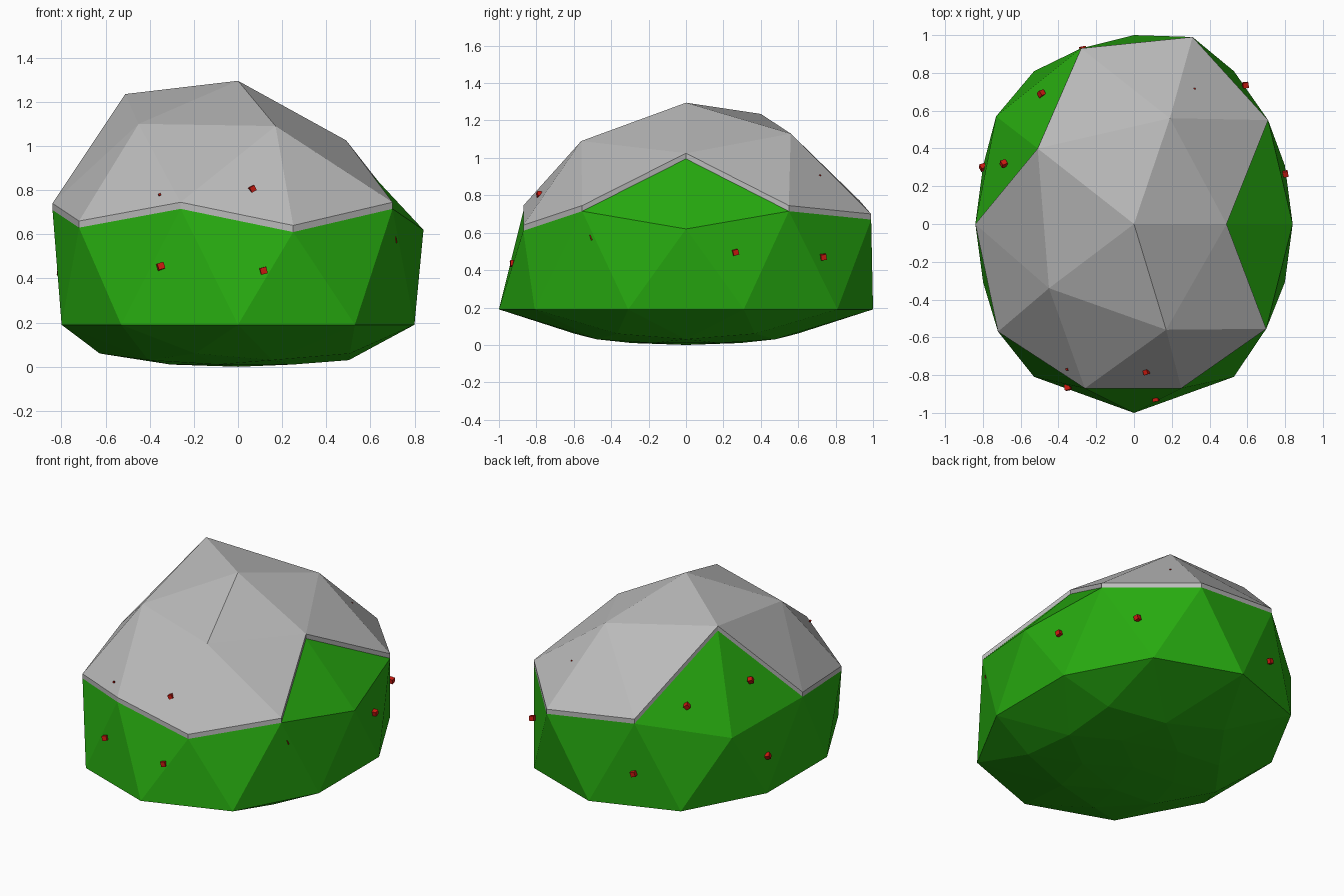
import bpy
import bmesh
import math
import random
from mathutils import Matrix, Vector

random.seed(4)
old = bpy.data.objects.get("Cube")
if old:
    bpy.data.objects.remove(old, do_unlink=True)


def material(name, rgb):
    mat = bpy.data.materials.new(name)
    mat.use_nodes = True
    color = (*rgb, 1)
    mat.diffuse_color = color
    mat.node_tree.nodes["Principled BSDF"].inputs["Base Color"].default_value = color
    return mat


def finish(bm, name, mat):
    mesh = bpy.data.meshes.new(name)
    bm.to_mesh(mesh)
    bm.free()
    mesh.materials.append(mat)
    obj = bpy.data.objects.new(name, mesh)
    bpy.context.collection.objects.link(obj)
    return obj


leaf_green = material("leaf green", (0.02, 0.4, 0.005))
snow_grey = material("snow grey", (0.5, 0.5, 0.5))
berry_red = material("berry red", (0.6, 0.01, 0.005))

# Irregular upper rings of the bush, each counterclockwise from +x
UPPER = {
    10: [(0, 0, 1.265)],
    9: [(.49, 0, .995), (.19, .56, 1.1), (-.51, .4, 1.205), (-.45, -.34, 1.07), (.17, -.56, 1.06)],
    5: [(.71, .55, .715), (-.28, .93, .74), (-.84, 0, .71), (-.26, -.87, .715), (.7, -.555, .715)],
    4: [(.84, 0, .62), (.31, .99, .67), (-.73, .57, .63), (-.72, -.57, .63), (.25, -.87, .61)],
}
# Squashed underside: ring -> (horizontal scale, height)
LOWER = {-4: (.7, .06), -5: (.59, .03), -9: (.58, .01), -10: (1, 0)}


def ring_of(co):
    return round(co.z * 10)


def turn(co):
    return (math.atan2(co.y, co.x) + .1) % math.tau


def make_bush():
    bm = bmesh.new()
    bmesh.ops.create_icosphere(bm, subdivisions=2, radius=1)
    rings = {}
    for v in bm.verts:
        rings.setdefault(ring_of(v.co), []).append(v)
    for key, verts in rings.items():
        verts.sort(key=lambda v: turn(v.co))
        for i, v in enumerate(verts):
            if key in UPPER:
                v.co = UPPER[key][i]
            elif key == 0:
                v.co = (v.co.x * (.84 if abs(v.co.x) > .9 else .9), v.co.y, .19)
            else:
                scale, height = LOWER[key]
                v.co = (v.co.x * scale, v.co.y * scale, height)
    return bm, rings


# Bush
bm, _ = make_bush()
finish(bm, "bush", leaf_green)

# Snow cap: the top faces lifted with a thin rim, leaving two notches bare
bm, rings = make_bush()
covered = {v for key in UPPER for v in rings[key]} - {rings[4][0], rings[4][2]}
bare = [f for f in bm.faces if not all(v in covered for v in f.verts)]
bmesh.ops.delete(bm, geom=bare, context="FACES")
lifted = bmesh.ops.extrude_face_region(bm, geom=bm.faces[:])["geom"]
bmesh.ops.translate(bm, vec=(0, 0, .03), verts=[g for g in lifted if isinstance(g, bmesh.types.BMVert)])
bmesh.ops.recalc_face_normals(bm, faces=bm.faces[:])
finish(bm, "snow_cap", snow_grey)

# Berries: tiny tilted cubes, some nearly buried in snow
BERRIES = [
    (-.35, -.865, .455), (.115, -.925, .435), (-.72, -.42, .285),
    (.8, .265, .495), (.59, .735, .47), (.7, -.5, .575),
    (-.49, .69, .82), (-.69, .32, .9), (-.8, .3, .43), (-.27, .925, .41),
]
SNOW_BERRIES = [(.065, -.785, .805, .025), (-.355, -.77, .78, .01), (.32, .715, .905, .01)]
bm = bmesh.new()
for x, y, z, size in [(*p, .03) for p in BERRIES] + SNOW_BERRIES:
    tilt = Matrix.Rotation(random.uniform(.2, .9), 4, Vector((x, y, .5)))
    bmesh.ops.create_cube(bm, size=size, matrix=Matrix.Translation((x, y, z)) @ tilt)
finish(bm, "berries", berry_red)
